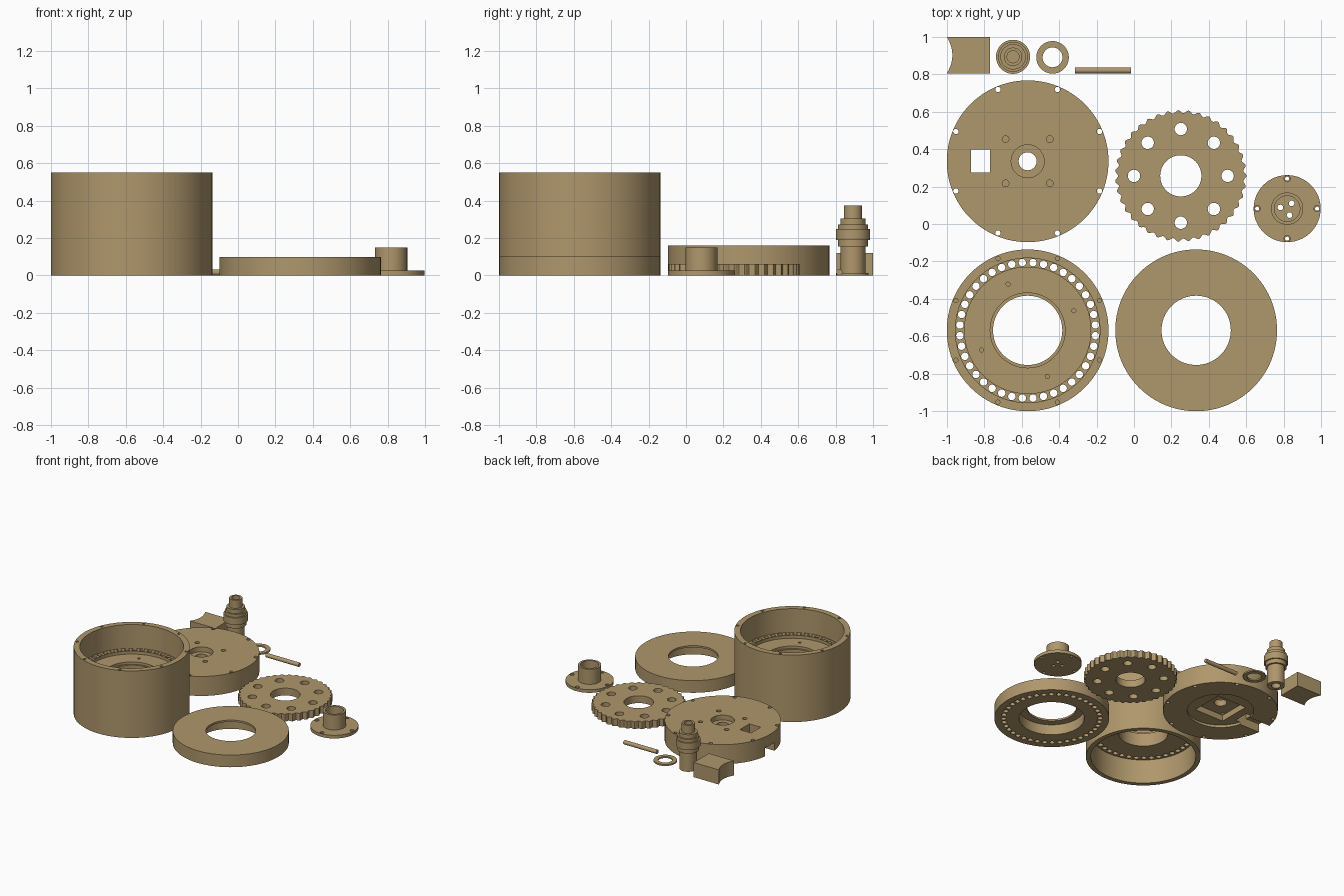
import bpy, bmesh, math
from mathutils import Matrix, Vector

if "Cube" in bpy.data.objects:
    bpy.data.objects.remove(bpy.data.objects["Cube"])

mat = bpy.data.materials.new("tan_plastic")
mat.diffuse_color = (0.43, 0.31, 0.15, 1)
mat.use_nodes = True
mat.node_tree.nodes["Principled BSDF"].inputs["Base Color"].default_value = mat.diffuse_color


def finish(bm, name, loc=(0, 0, 0)):
    bmesh.ops.recalc_face_normals(bm, faces=bm.faces)
    me = bpy.data.meshes.new(name)
    bm.to_mesh(me)
    bm.free()
    me.materials.append(mat)
    ob = bpy.data.objects.new(name, me)
    ob.location = loc
    bpy.context.collection.objects.link(ob)
    return ob


def lathe(name, profile, loc, seg=96):
    """Revolve a closed (radius, height) profile around z."""
    bm = bmesh.new()
    rings = []
    for r, z in profile:
        if r == 0:
            rings.append([bm.verts.new((0, 0, z))])
        else:
            rings.append([bm.verts.new((r * math.cos(2 * math.pi * i / seg),
                                        r * math.sin(2 * math.pi * i / seg), z))
                          for i in range(seg)])
    for a, b in zip(rings, rings[1:] + rings[:1]):
        if len(a) == 1 and len(b) == 1:
            continue
        for i in range(seg):
            j = (i + 1) % seg
            if len(a) == 1:
                bm.faces.new((a[0], b[i], b[j]))
            elif len(b) == 1:
                bm.faces.new((a[i], a[j], b[0]))
            else:
                bm.faces.new((a[i], a[j], b[j], b[i]))
    return finish(bm, name, loc)


def prism(name, pts, z0, z1, loc):
    """Extrude a 2D outline from z0 to z1."""
    bm = bmesh.new()
    lo = [bm.verts.new((x, y, z0)) for x, y in pts]
    hi = [bm.verts.new((x, y, z1)) for x, y in pts]
    bm.faces.new(lo[::-1])
    bm.faces.new(hi)
    for i in range(len(pts)):
        j = (i + 1) % len(pts)
        bm.faces.new((lo[i], lo[j], hi[j], hi[i]))
    return finish(bm, name, loc)


def around(n, r, phase=0):
    return [(r * math.cos(math.radians(phase) + 2 * math.pi * i / n),
             r * math.sin(math.radians(phase) + 2 * math.pi * i / n)) for i in range(n)]


def drill(ob, centres, r, z0, z1, seg=24):
    """Cut round holes at local centres."""
    bm = bmesh.new()
    for x, y in centres:
        bmesh.ops.create_cone(bm, cap_ends=True, segments=seg, radius1=r, radius2=r, depth=z1 - z0,
                              matrix=Matrix.Translation((x, y, (z0 + z1) / 2)))
    cut(ob, bm)


def box_cut(ob, x0, x1, y0, y1, z0, z1):
    bm = bmesh.new()
    size = Matrix.Diagonal((x1 - x0, y1 - y0, z1 - z0, 1))
    mid = Matrix.Translation(((x0 + x1) / 2, (y0 + y1) / 2, (z0 + z1) / 2))
    bmesh.ops.create_cube(bm, size=1, matrix=mid @ size)
    cut(ob, bm)


def cut(ob, bm):
    cutter = finish(bm, "cutter", ob.location)
    cutter.hide_render = True
    mod = ob.modifiers.new("cut", 'BOOLEAN')
    mod.operation = 'DIFFERENCE'
    mod.solver = 'EXACT'
    mod.object = cutter
    bpy.context.view_layer.objects.active = ob
    bpy.ops.object.modifier_apply(modifier=mod.name)
    bpy.data.objects.remove(cutter)


R = 0.432

# Housing: open at both ends, with a perforated plate inside
housing = lathe("housing", [(R, 0), (R, 0.55), (0.386, 0.55), (0.386, 0.355), (0.337, 0.355),
                            (0.337, 0.33), (0.2, 0.33), (0.2, 0.31), (0.185, 0.31),
                            (0.185, 0.2), (0.395, 0.2), (0.395, 0)], (-0.568, -0.568, 0))
drill(housing, around(40, 0.363, 4.5), 0.02, 0.15, 0.4, 16)
drill(housing, around(8, 0.415, 22.5), 0.011, 0.47, 0.6, 12)
drill(housing, around(4, 0.268, 23), 0.011, 0.28, 0.4, 12)

# Ring cover with pin sockets underneath
cover = lathe("ring_cover", [(R, 0), (R, 0.1), (0.185, 0.1), (0.185, 0.085), (0.245, 0.085),
                             (0.245, 0.015), (0.245, 0)], (0.332, -0.568, 0))
drill(cover, around(40, 0.363, 4.5), 0.02, -0.05, 0.05, 16)

# Motor plate with bearing seat, motor recess, window and wire channel
plate = lathe("motor_plate", [(R, 0), (R, 0.16), (0.088, 0.16), (0.088, 0.12), (0.048, 0.12),
                              (0.048, 0.02), (0.25, 0.02), (0.25, 0)], (-0.568, 0.335, 0))
box_cut(plate, -0.134, 0.134, -0.134, 0.134, -0.05, 0.07)
corners = [(sx * 0.118, sy * 0.118) for sx in (-1, 1) for sy in (-1, 1)]
drill(plate, corners, 0.018, 0.11, 0.2, 16)
drill(plate, corners, 0.012, 0.0, 0.1, 16)
drill(plate, around(8, 0.415, 22.5), 0.0145, -0.05, 0.2, 16)
box_cut(plate, -0.303, -0.2, -0.06, 0.064, -0.05, 0.2)
box_cut(plate, -0.5, -0.25, -0.06, 0.064, -0.05, 0.07)

# Wavy disc gear
wave = []
for i in range(390):
    a = 2 * math.pi * i / 390
    r = 0.343 + 0.008 * math.cos(39 * a)
    wave.append((r * math.cos(a), r * math.sin(a)))
gear = prism("wavy_gear", wave, 0, 0.06, (0.25, 0.257, 0))
drill(gear, [(0, 0)], 0.11, -0.05, 0.1, 64)
drill(gear, around(8, 0.25), 0.033, -0.05, 0.1, 32)

# Output flange with hollow hub
flange = lathe("output_flange", [(0, 0), (0.179, 0), (0.179, 0.026), (0.086, 0.026),
                                 (0.086, 0.15), (0.068, 0.15), (0.068, 0.05), (0, 0.05)],
               (0.818, 0.082, 0), 64)
drill(flange, around(3, 0.037, 50), 0.015, -0.05, 0.1, 16)
drill(flange, around(4, 0.16), 0.011, -0.05, 0.1, 16)
drill(flange, around(4, 0.16), 0.0165, 0.015, 0.1, 16)

# Saddle block with a concave end
arc = [(-0.97 - 0.03 * (t / 5) ** 2, 0.902 + 0.098 * t / 5) for t in range(5, -6, -1)]
prism("saddle_block", arc + [(-0.77, 0.804), (-0.77, 1.0)], 0, 0.12, (0, 0, 0))

# Stepped eccentric shaft
lathe("stepped_shaft", [(0.035, 0), (0.066, 0), (0.066, 0.155), (0.08, 0.155), (0.08, 0.19),
                        (0.091, 0.19), (0.091, 0.247), (0.08, 0.247), (0.08, 0.272),
                        (0.068, 0.272), (0.068, 0.305), (0.049, 0.305), (0.049, 0.373),
                        (0.032, 0.373), (0.032, 0.25), (0, 0.25), (0, 0.1), (0.035, 0.1)],
      (-0.646, 0.893, 0), 48)

# Washer
lathe("washer", [(0.087, 0), (0.087, 0.012), (0.053, 0.012), (0.053, 0)], (-0.435, 0.89, 0), 48)

# Loose roller pin lying on its side
bm = bmesh.new()
bmesh.ops.create_cone(bm, cap_ends=True, segments=24, radius1=0.0165, radius2=0.0165, depth=0.3,
                      matrix=Matrix.Rotation(math.pi / 2, 4, 'Y'))
finish(bm, "roller_pin", (-0.165, 0.82, 0.0165))

# Smooth the round walls, keep the edges crisp
for ob in bpy.context.scene.objects:
    ob.select_set(True)
bpy.context.view_layer.objects.active = housing
bpy.ops.object.shade_smooth_by_angle(angle=math.radians(30))
